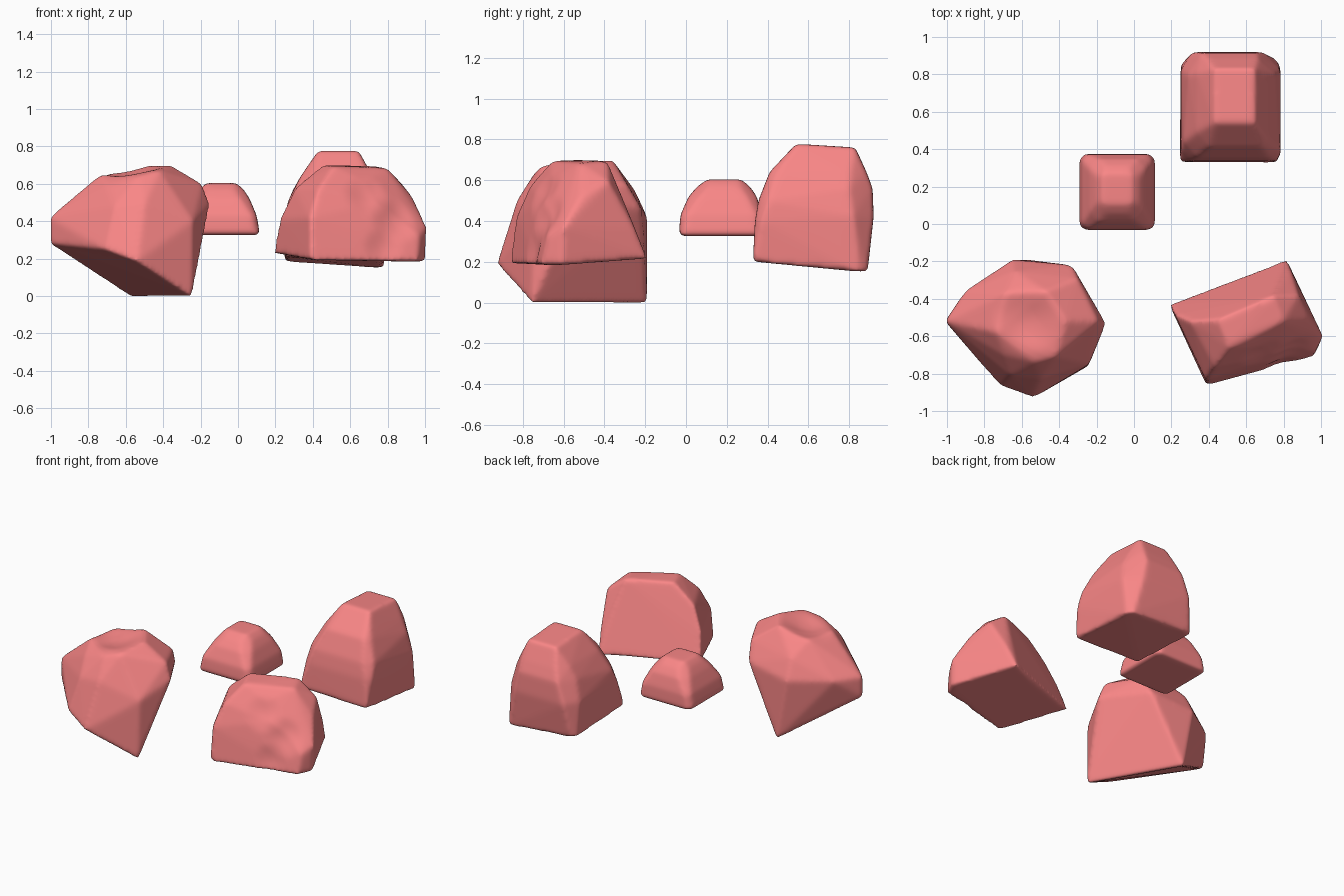
import bpy, bmesh
from mathutils import Vector

mat = bpy.data.materials.new("coral_stone")
mat.diffuse_color = (0.95, 0.24, 0.24, 1)


def rock(name, pts, dents=(), smooth=8):
    """Convex chunk -> even fine mesh -> dents -> softened edges."""
    bm = bmesh.new()
    for p in pts:
        bm.verts.new(p)
    bmesh.ops.convex_hull(bm, input=bm.verts[:])
    loose = [v for v in bm.verts if not v.link_faces]
    bmesh.ops.delete(bm, geom=loose, context='VERTS')
    bmesh.ops.recalc_face_normals(bm, faces=bm.faces[:])
    me = bpy.data.meshes.new(name)
    bm.to_mesh(me)
    bm.free()
    ob = bpy.data.objects.new(name, me)
    bpy.context.collection.objects.link(ob)
    rm = ob.modifiers.new("even_mesh", 'REMESH')
    rm.mode = 'VOXEL'
    rm.voxel_size = 0.012
    dg = bpy.context.evaluated_depsgraph_get()
    fine = bpy.data.meshes.new_from_object(ob.evaluated_get(dg))
    ob.modifiers.clear()

    bm = bmesh.new()
    bm.from_mesh(fine)
    for centre, radius, push in dents:
        c, d = Vector(centre), Vector(push)
        for v in bm.verts:
            t = (v.co - c).length / radius
            if t < 1:
                v.co += d * (1 - t * t) ** 2
    for _ in range(smooth):
        bmesh.ops.smooth_vert(bm, verts=bm.verts[:], factor=0.5,
                              use_axis_x=True, use_axis_y=True, use_axis_z=True)
    for f in bm.faces:
        f.smooth = True
    bm.to_mesh(fine)
    bm.free()
    ob.data = fine
    fine.materials.clear()
    fine.materials.append(mat)
    return ob


def rings(levels):
    """Points of stacked rectangles with cut corners (z, x0, x1, y0, y1, cut)."""
    pts = []
    for z, x0, x1, y0, y1, c in levels:
        for x, dx in ((x0, c), (x1, -c)):
            for y, dy in ((y0, c), (y1, -c)):
                pts += [(x + dx, y, z), (x, y + dy, z)]
    return pts


# small middle rock: domed block on a flat base
rock("small_rock", rings([
    (0.325, -0.298, 0.118, -0.036, 0.376, 0.03),
    (0.43, -0.278, 0.10, -0.027, 0.372, 0.03),
    (0.52, -0.237, 0.062, 0.013, 0.347, 0.05),
    (0.57, -0.205, 0.03, 0.057, 0.312, 0.05),
    (0.604, -0.17, -0.01, 0.105, 0.27, 0.01)]))

# tall back rock: tapered block with a sloping base
rock("tall_rock", [
    (0.245, 0.33, 0.212), (0.765, 0.328, 0.20),
    (0.25, 0.85, 0.187), (0.28, 0.88, 0.182),
    (0.78, 0.85, 0.15), (0.75, 0.89, 0.15),
    # side walls, with the back right corner cut deepest
    (0.25, 0.40, 0.40), (0.31, 0.338, 0.40), (0.75, 0.338, 0.40), (0.785, 0.37, 0.40),
    (0.25, 0.82, 0.42), (0.31, 0.92, 0.42), (0.69, 0.92, 0.42), (0.785, 0.82, 0.42),
    (0.265, 0.44, 0.50), (0.34, 0.355, 0.50), (0.72, 0.355, 0.50), (0.778, 0.40, 0.50),
    (0.29, 0.80, 0.56), (0.36, 0.915, 0.56), (0.66, 0.915, 0.56), (0.755, 0.80, 0.56),
    (0.335, 0.49, 0.64), (0.40, 0.41, 0.64), (0.69, 0.41, 0.64), (0.72, 0.45, 0.64),
    (0.335, 0.81, 0.64), (0.39, 0.885, 0.64), (0.66, 0.885, 0.64), (0.715, 0.80, 0.64),
    (0.43, 0.54, 0.778), (0.645, 0.54, 0.778),
    (0.43, 0.83, 0.76), (0.645, 0.83, 0.76)])

# right front rock: turned block, sloped back, chipped front corner
rock("right_rock", [
    (0.187, -0.43, 0.228), (0.387, -0.865, 0.192),
    (0.815, -0.188, 0.215), (1.005, -0.61, 0.183), (0.96, -0.71, 0.183),
    (0.22, -0.485, 0.41), (0.385, -0.835, 0.42),
    (0.30, -0.52, 0.575), (0.43, -0.765, 0.575),
    (0.45, -0.51, 0.70), (0.51, -0.66, 0.695),
    (0.74, -0.385, 0.695), (0.80, -0.52, 0.682),
    (0.88, -0.38, 0.595), (0.94, -0.51, 0.52),
    (1.01, -0.60, 0.37), (0.84, -0.25, 0.36), (0.97, -0.68, 0.32),
    (0.74, -0.71, 0.50), (0.68, -0.66, 0.61)],
    dents=[((0.85, -0.71, 0.42), 0.15, (0.0, 0.035, 0.0)),
           ((0.78, -0.75, 0.26), 0.12, (0.0, 0.02, 0.0)),
           ((0.70, -0.72, 0.55), 0.14, (0.0, 0.02, -0.01))])

# left front rock: tipped-up block with a dished top
rock("left_rock", [
    (-0.245, -0.76, -0.005), (-0.57, -0.19, -0.008),
    (-1.01, -0.52, 0.28), (-0.54, -0.93, 0.185), (-0.71, -0.87, 0.25),
    (-1.01, -0.52, 0.42), (-0.90, -0.355, 0.42), (-0.65, -0.19, 0.42),
    (-0.33, -0.22, 0.46), (-0.15, -0.53, 0.49), (-0.24, -0.75, 0.40),
    (-0.50, -0.83, 0.50), (-0.66, -0.81, 0.48), (-0.19, -0.52, 0.60),
    (-0.30, -0.29, 0.58), (-0.64, -0.25, 0.55), (-0.80, -0.42, 0.57),
    (-0.36, -0.52, 0.70), (-0.47, -0.36, 0.70), (-0.42, -0.71, 0.67),
    (-0.53, -0.74, 0.64), (-0.73, -0.58, 0.655), (-0.69, -0.37, 0.655),
    (-0.70, -0.70, 0.585)],
    dents=[((-0.58, -0.52, 0.67), 0.20, (0.0, 0.0, -0.04))])
